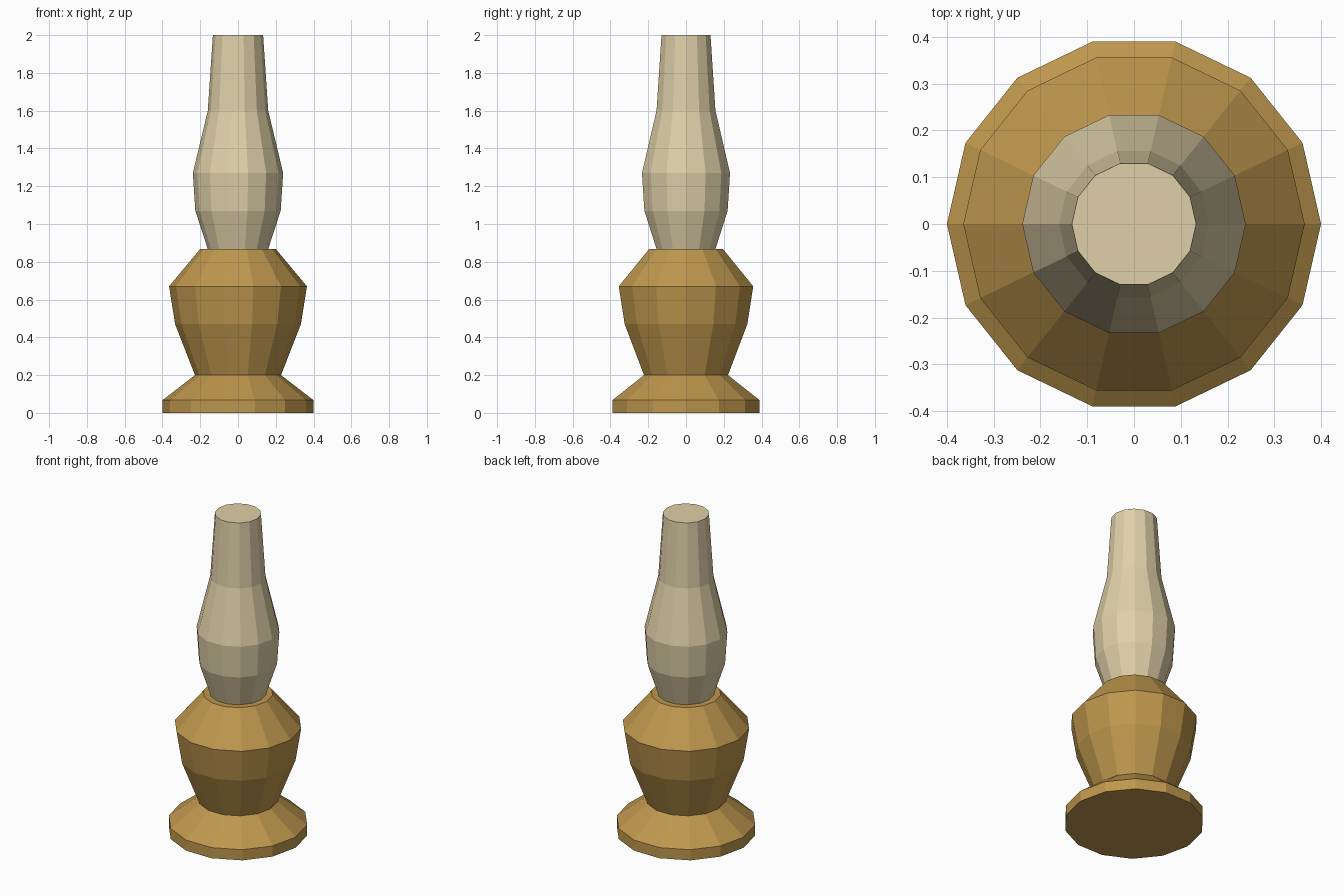
import bpy, bmesh, math

if "Cube" in bpy.data.objects:
    bpy.data.objects.remove(bpy.data.objects["Cube"])

SIDES = 14


def material(name, srgb):
    m = bpy.data.materials.new(name)
    lin = [((c / 255 + 0.055) / 1.055) ** 2.4 for c in srgb]
    m.diffuse_color = (*lin, 1)
    m.use_nodes = True
    m.node_tree.nodes["Principled BSDF"].inputs["Base Color"].default_value = m.diffuse_color
    return m


def lathe(name, profile, mat):
    """Revolve (radius, height) points into a closed, flat-faced solid."""
    bm = bmesh.new()
    rings = []
    for r, z in profile:
        rings.append([bm.verts.new((r * math.cos(i * math.tau / SIDES),
                                    r * math.sin(i * math.tau / SIDES), z))
                      for i in range(SIDES)])
    for low, high in zip(rings, rings[1:]):
        for i in range(SIDES):
            j = (i + 1) % SIDES
            bm.faces.new((low[i], low[j], high[j], high[i]))
    bm.faces.new(rings[0][::-1])
    bm.faces.new(rings[-1])
    mesh = bpy.data.meshes.new(name)
    bm.to_mesh(mesh)
    bm.free()
    mesh.materials.append(mat)
    obj = bpy.data.objects.new(name, mesh)
    bpy.context.collection.objects.link(obj)
    return obj


brass = material("brass", (190, 151, 77))
cream = material("cream glass", (223, 208, 168))

# Flared foot, waist and urn-shaped body
lathe("base", [(0.40, 0), (0.40, 0.067), (0.228, 0.20), (0.333, 0.47),
               (0.365, 0.67), (0.20, 0.868)], brass)

# Tall glass chimney standing on the base
lathe("chimney", [(0.16, 0.868), (0.226, 1.07), (0.239, 1.27),
                  (0.16, 1.60), (0.133, 2.0)], cream)
